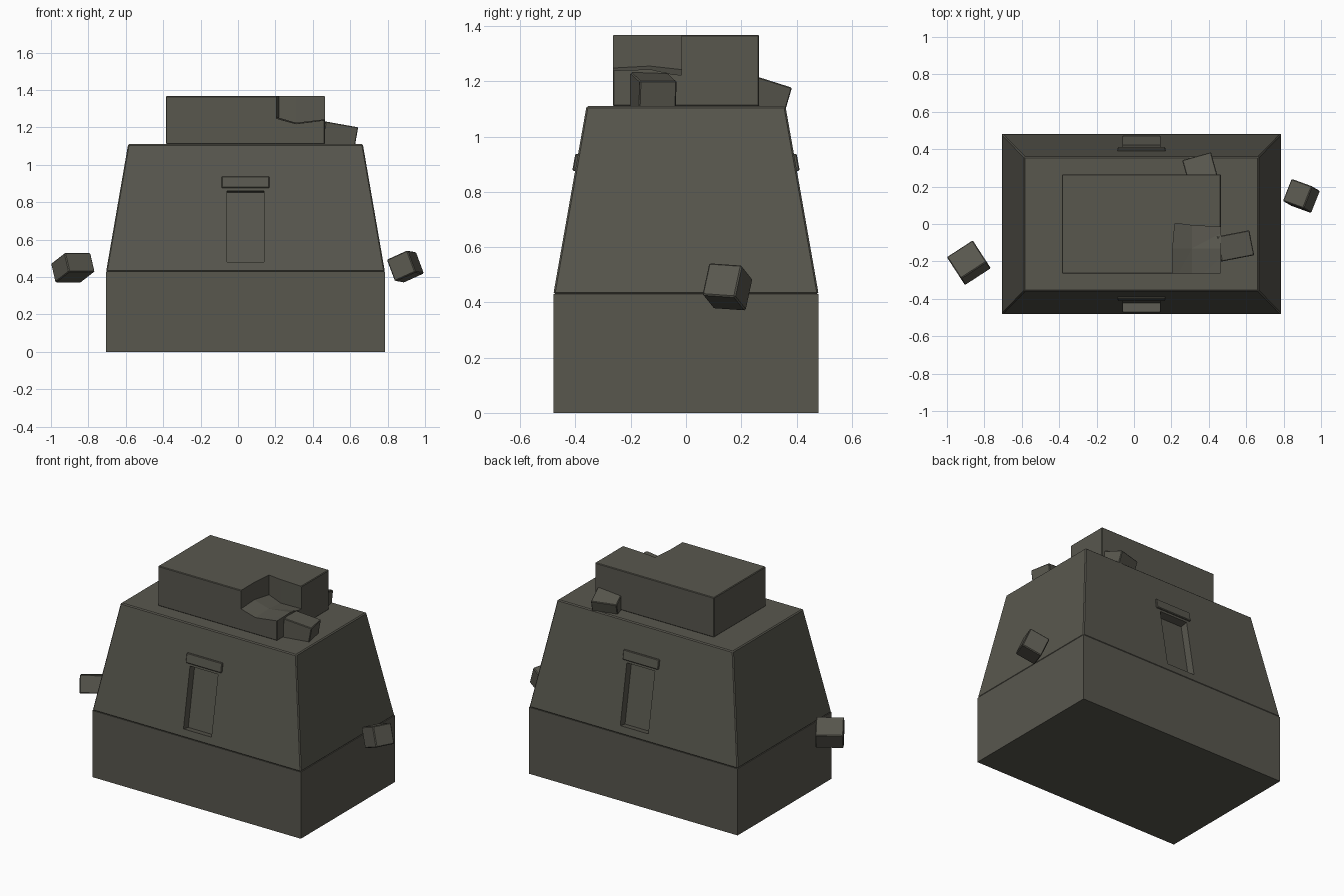
import bpy
import bmesh
from math import radians, atan2
from mathutils import Matrix, Vector

cube = bpy.data.objects.get("Cube")
if cube:
    bpy.data.objects.remove(cube, do_unlink=True)

COLOR = (0.098, 0.095, 0.076, 1.0)
stone = bpy.data.materials.new("olive_grey_stone")
stone.use_nodes = True
stone.diffuse_color = COLOR
bsdf = stone.node_tree.nodes["Principled BSDF"]
bsdf.inputs["Base Color"].default_value = COLOR
bsdf.inputs["Roughness"].default_value = 0.9

MID_X = 0.04


def make_object(name, bm):
    bmesh.ops.recalc_face_normals(bm, faces=bm.faces)
    mesh = bpy.data.meshes.new(name)
    bm.to_mesh(mesh)
    bm.free()
    mesh.materials.append(stone)
    obj = bpy.data.objects.new(name, mesh)
    bpy.context.collection.objects.link(obj)
    return obj


def box(name, center, size, rot=(0, 0, 0), bevel=0.0, taper=(1, 1)):
    """Box with optional narrowed top, chamfered edges and rotation in degrees."""
    bm = bmesh.new()
    bmesh.ops.create_cube(bm, size=1)
    for v in bm.verts:
        v.co *= Vector(size)
        if v.co.z > 0:
            v.co.x *= taper[0]
            v.co.y *= taper[1]
    if bevel:
        bmesh.ops.bevel(bm, geom=bm.edges[:], offset=bevel, segments=1,
                        affect='EDGES')
    obj = make_object(name, bm)
    obj.location = center
    obj.rotation_euler = [radians(a) for a in rot]
    return obj


def cut(target, cutter):
    """Subtract the cutter, bake the result and drop the cutter."""
    cutter.hide_render = True
    mod = target.modifiers.new("cut", 'BOOLEAN')
    mod.operation = 'DIFFERENCE'
    mod.solver = 'EXACT'
    mod.object = cutter
    bpy.context.view_layer.update()
    graph = bpy.context.evaluated_depsgraph_get()
    baked = bpy.data.meshes.new_from_object(target.evaluated_get(graph))
    target.modifiers.clear()
    target.data = baked
    bpy.data.objects.remove(cutter, do_unlink=True)


# Foundation and tapered body
BASE_H, BODY_TOP = 0.43, 1.11
BASE_W, BASE_D, TOP_W, TOP_D = 1.49, 0.96, 1.255, 0.72
box("foundation", (MID_X, 0, BASE_H / 2), (BASE_W, BASE_D, BASE_H))
body = box("tapered_body", (MID_X, 0, (BASE_H + BODY_TOP) / 2),
           (BASE_W, BASE_D, BODY_TOP - BASE_H), bevel=0.006,
           taper=(TOP_W / BASE_W, TOP_D / BASE_D))

# Sloped window recess and lintel on front and back
SLOPE = (BASE_D - TOP_D) / 2 / (BODY_TOP - BASE_H)
tilt = atan2(SLOPE, 1) * 57.2958


def wall_y(z):
    return BASE_D / 2 - SLOPE * (z - BASE_H)


for side, label in ((-1, "front"), (1, "back")):
    recess = box("recess_cutter", (MID_X, side * wall_y(0.67), 0.67),
                 (0.2, 0.1, 0.386), rot=(side * tilt, 0, 0))
    cut(body, recess)
    box(label + "_lintel", (MID_X, side * (wall_y(0.905) - 0.004), 0.905),
        (0.255, 0.028, 0.062), rot=(side * tilt, 0, 0), bevel=0.004)

# Upper block with a broken corner
CAP_TOP = 1.367
cap = box("upper_block", (MID_X, 0, (BODY_TOP + CAP_TOP) / 2),
          (0.85, 0.53, CAP_TOP - BODY_TOP), bevel=0.004)

# Broken corner cutter: a dished grid floor pulled upward
xs, ys = (0.207, 0.31, 0.52), (-0.32, -0.13, -0.008)
floor_z = ((1.245, 1.217, 1.245), (1.255, 1.225, 1.25), (1.24, 1.215, 1.225))
wobble = 0.012
bm = bmesh.new()
grid = [[bm.verts.new((x + (wobble if j == 2 and i == 0 else 0),
                       y + wobble * (1 - i) * (j == 2), floor_z[j][i]))
         for i, x in enumerate(xs)] for j, y in enumerate(ys)]
for j in range(2):
    for i in range(2):
        a, b = grid[j][i], grid[j][i + 1]
        c, d = grid[j + 1][i + 1], grid[j + 1][i]
        bm.faces.new((a, b, c))
        bm.faces.new((a, c, d))
raised = bmesh.ops.extrude_face_region(bm, geom=bm.faces[:])["geom"]
for v in raised:
    if isinstance(v, bmesh.types.BMVert):
        v.co.z = CAP_TOP + 0.1
cut(cap, make_object("corner_cutter", bm))

# Fallen rubble beside the upper block and loose pieces off the sides
box("rubble_left", (0.532, -0.119, 1.152), (0.18, 0.136, 0.13),
    rot=(0, 10, 11), bevel=0.004)
box("rubble_back", (0.36, 0.271, 1.138), (0.16, 0.16, 0.13),
    rot=(-17, 0, 15.5), bevel=0.004)
box("loose_chunk_left", (0.895, 0.15, 0.456), (0.128, 0.128, 0.126),
    rot=(-4, -23, -20), bevel=0.005)
box("loose_chunk_right", (-0.883, -0.207, 0.45), (0.165, 0.15, 0.11),
    rot=(-23, 0, 33), bevel=0.005)
